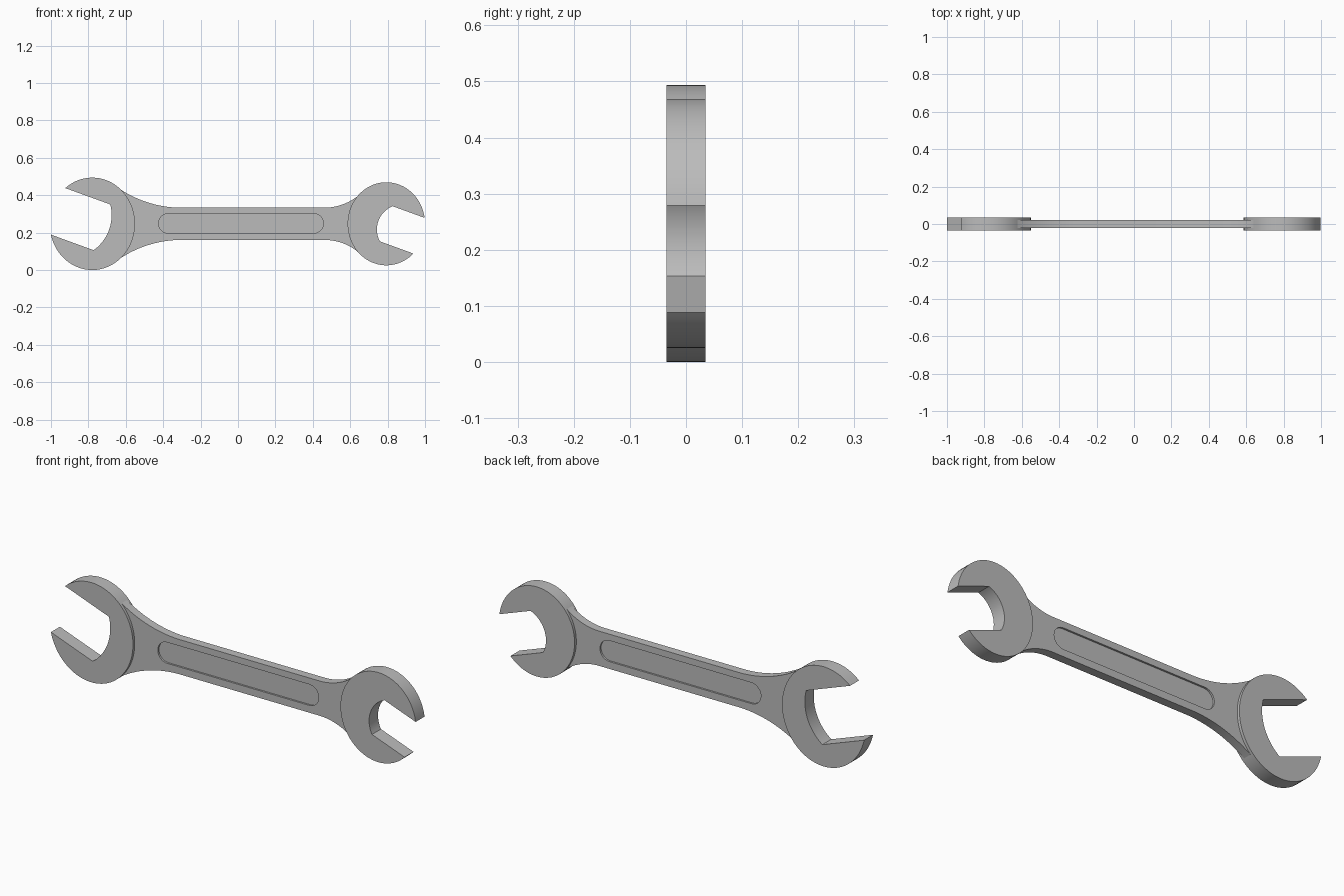
import bpy, bmesh, math
from mathutils import Vector

if "Cube" in bpy.data.objects:
    bpy.data.objects.remove(bpy.data.objects["Cube"], do_unlink=True)

MID = 0.247          # height of the centre line
TILT = math.radians(20)

steel = bpy.data.materials.new("steel_grey")
steel.use_nodes = True
steel.diffuse_color = (0.5, 0.5, 0.5, 1)
steel.node_tree.nodes["Principled BSDF"].inputs["Base Color"].default_value = (0.5, 0.5, 0.5, 1)


def plate(name, outline, y0, y1):
    """Extrude an (x, z) outline from y0 to y1."""
    bm = bmesh.new()
    face = bm.faces.new([bm.verts.new((p[0], y0, p[1])) for p in outline])
    out = bmesh.ops.extrude_face_region(bm, geom=[face])
    moved = [g for g in out["geom"] if isinstance(g, bmesh.types.BMVert)]
    bmesh.ops.translate(bm, verts=moved, vec=(0, y1 - y0, 0))
    bmesh.ops.recalc_face_normals(bm, faces=bm.faces)
    mesh = bpy.data.meshes.new(name)
    bm.to_mesh(mesh)
    bm.free()
    mesh.materials.append(steel)
    obj = bpy.data.objects.new(name, mesh)
    bpy.context.collection.objects.link(obj)
    return obj


def activate(obj):
    bpy.ops.object.select_all(action='DESELECT')
    obj.select_set(True)
    bpy.context.view_layer.objects.active = obj


def arc(cx, cz, r, a0, a1, n):
    return [(cx + r * math.cos(a0 + (a1 - a0) * i / n),
             cz + r * math.sin(a0 + (a1 - a0) * i / n)) for i in range(n + 1)]


def head(name, side, cx, rx, rz, half_gap, corner, sag):
    """Oval jaw with a tilted mouth that has a curved floor."""
    centre = Vector((cx, MID))
    along = side * Vector((math.cos(TILT), -math.sin(TILT)))
    across = Vector((math.sin(TILT), math.cos(TILT)))

    def tip_angle(h):
        # where the mouth wall leaves the oval
        p = Vector((across.x * h / rx, across.y * h / rz))
        q = Vector((along.x / rx, along.y / rz))
        a, b, c = q.dot(q), 2 * p.dot(q), p.dot(p) - 1
        e = p + q * ((-b + math.sqrt(b * b - 4 * a * c)) / (2 * a))
        return math.atan2(e.y, e.x)

    start, end = tip_angle(half_gap), tip_angle(-half_gap)
    sweep = (end - start) * side % (2 * math.pi) * side
    pts = [centre + Vector((rx * math.cos(start + sweep * i / 72),
                            rz * math.sin(start + sweep * i / 72))) for i in range(73)]
    # mouth floor, lower corner to upper corner
    r = (half_gap ** 2 + sag ** 2) / (2 * sag)
    spread = math.asin(half_gap / r)
    for i in range(25):
        a = -spread + 2 * spread * i / 24
        u = corner - sag + r - r * math.cos(a)
        pts.append(centre + along * u + across * (r * math.sin(a)))
    return plate(name, pts, -0.035, 0.035)


# Jaws
right_head = head("large_jaw", -1, -0.779, 0.228, 0.247, 0.13, -0.055, 0.04)
left_head = head("small_jaw", 1, 0.793, 0.207, 0.222, 0.10, 0.0, 0.045)


# Shank: straight bar flaring in arcs towards both jaws
def flare(x, r, x_end):
    a = math.asin((x_end - x) / r)
    return arc(x, MID + 0.086 + r, r, -math.pi / 2, -math.pi / 2 + a, 20)


upper = flare(-0.30, 0.60, -0.66)[::-1] + flare(0.46, 0.29, 0.67)
lower = [(x, 2 * MID - z) for x, z in reversed(upper)]
shank = plate("shank", upper + lower, -0.021, 0.021)

# Rounded recess in each face of the shank
R = 0.052
slot = (arc(0.457 - R, MID + 0.002, R, -math.pi / 2, math.pi / 2, 20)
        + arc(-0.425 + R, MID + 0.002, R, math.pi / 2, 1.5 * math.pi, 20))
for side in (-1, 1):
    cutter = plate("recess_cutter", slot, side * 0.012, side * 0.04)
    cutter.hide_render = True
    mod = shank.modifiers.new("recess", 'BOOLEAN')
    mod.operation = 'DIFFERENCE'
    mod.solver = 'EXACT'
    mod.object = cutter
    activate(shank)
    bpy.ops.object.modifier_apply(modifier=mod.name)
    bpy.data.objects.remove(cutter, do_unlink=True)

for part in (right_head, left_head, shank):
    activate(part)
    bpy.ops.object.shade_smooth_by_angle(angle=math.radians(25))
